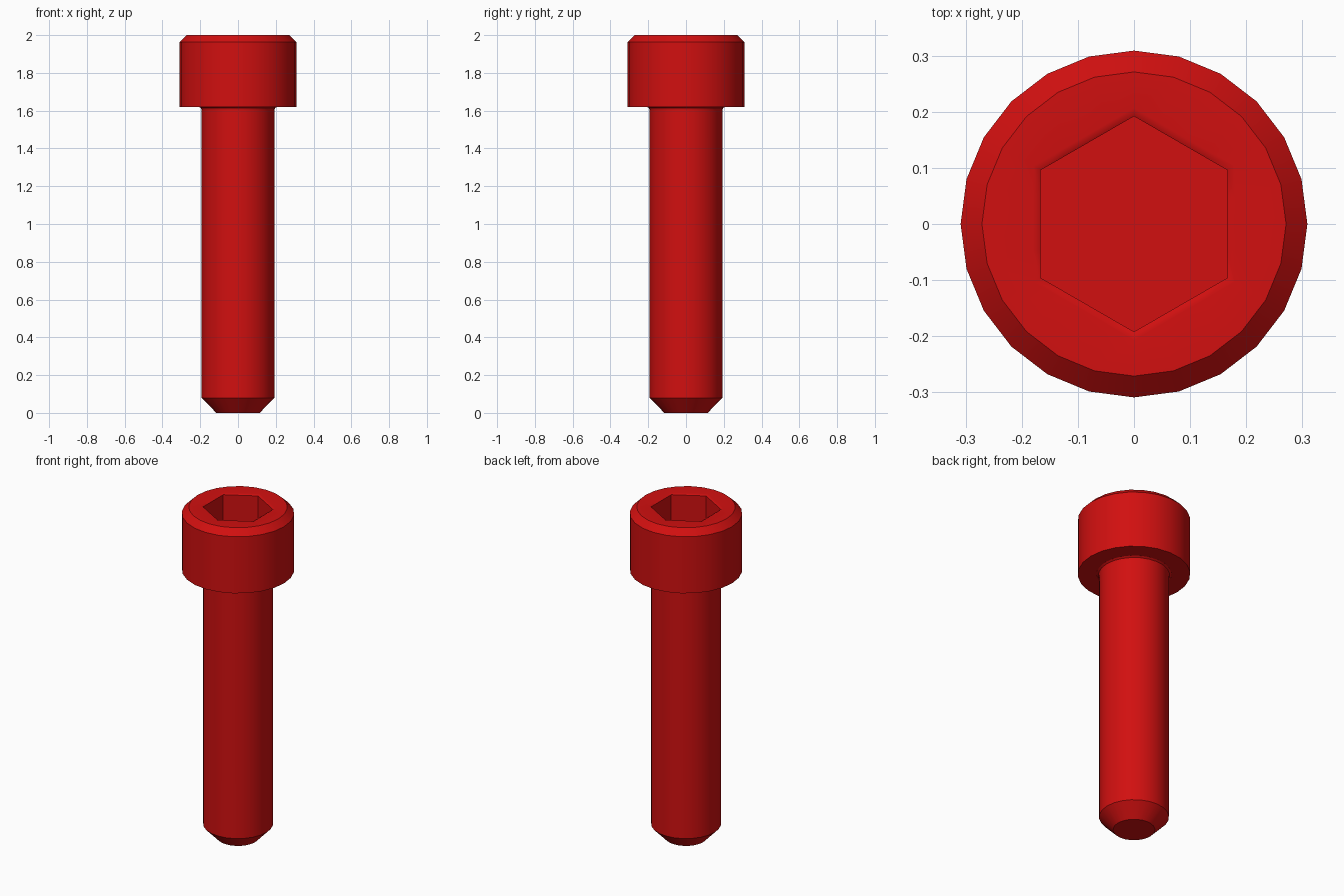
import bpy, bmesh
from math import radians, cos, sin

cube = bpy.data.objects.get("Cube")
if cube:
    bpy.data.objects.remove(cube, do_unlink=True)

SIDES = 24

red = bpy.data.materials.new("red_metal")
red.use_nodes = True
colour = (0.64, 0.005, 0.005, 1)
red.diffuse_color = colour
red.node_tree.nodes["Principled BSDF"].inputs["Base Color"].default_value = colour


def ring(bm, radius, z, hexagon=False):
    """Ring of vertices; a hexagon has corners on the y axis."""
    verts = []
    for i in range(SIDES):
        a = i * 360 // SIDES
        r = radius
        if hexagon:
            r *= cos(radians(30)) / cos(radians((a + 30) % 60 - 30))
        verts.append(bm.verts.new((r * cos(radians(a)), r * sin(radians(a)), z)))
    return verts


def loft(name, sections, cap_start=False, cap_end=False):
    """Skin a list of rings, with optional flat end caps."""
    bm = bmesh.new()
    rings = [ring(bm, *s) for s in sections]
    for low, high in zip(rings, rings[1:]):
        for i in range(SIDES):
            j = (i + 1) % SIDES
            bm.faces.new((low[i], low[j], high[j], high[i]))
    if cap_start:
        bm.faces.new(rings[0][::-1])
    if cap_end:
        bm.faces.new(rings[-1])
    mesh = bpy.data.meshes.new(name)
    bm.to_mesh(mesh)
    bm.free()
    mesh.materials.append(red)
    obj = bpy.data.objects.new(name, mesh)
    bpy.context.collection.objects.link(obj)
    bpy.ops.object.select_all(action='DESELECT')
    obj.select_set(True)
    bpy.context.view_layer.objects.active = obj
    bpy.ops.object.shade_smooth_by_angle(angle=radians(30))
    # Keep the large flat faces evenly shaded
    mod = obj.modifiers.new("flat_weighting", 'WEIGHTED_NORMAL')
    mod.keep_sharp = True
    return obj


# Shank: chamfered tip, straight body and a small fillet under the head
loft("shank", [
    (0.115, 0), (0.192, 0.08), (0.192, 1.6), (0.196, 1.613), (0.206, 1.62),
], cap_start=True)

# Head: underside, wall, top chamfer, eased rim and hexagonal socket
loft("socket_head", [
    (0.206, 1.62), (0.309, 1.62), (0.309, 1.963), (0.271, 2),
    (0.207, 2, True), (0.192, 1.993, True), (0.192, 1.8, True),
], cap_end=True)
